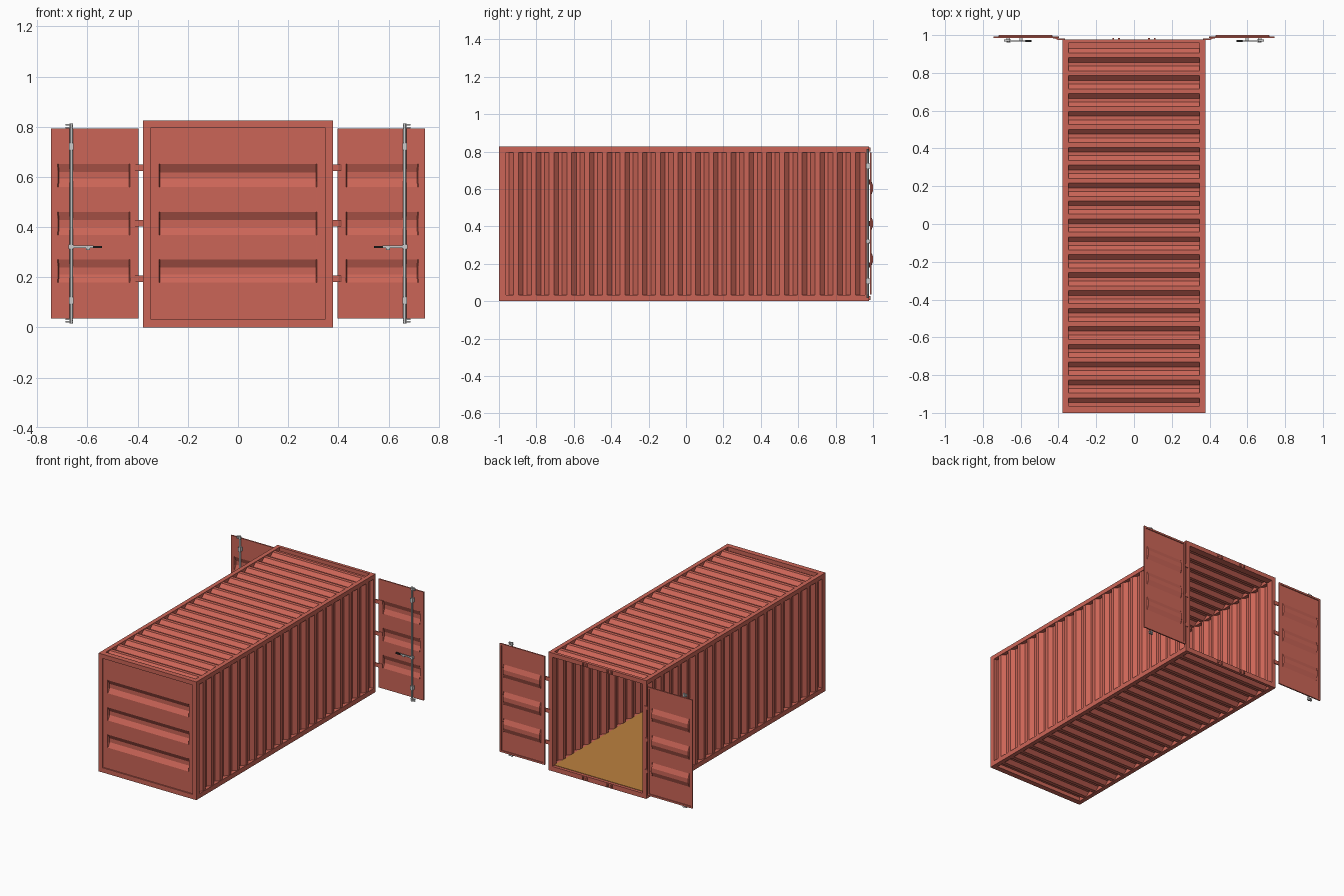
import bpy, bmesh
from mathutils import Matrix, Vector

if "Cube" in bpy.data.objects:
    bpy.data.objects.remove(bpy.data.objects["Cube"])


def material(name, rgb):
    m = bpy.data.materials.new(name)
    m.diffuse_color = (*rgb, 1)
    m.use_nodes = True
    m.node_tree.nodes["Principled BSDF"].inputs["Base Color"].default_value = m.diffuse_color
    return m


RED = material("red_paint", (0.60, 0.13, 0.095))
WOOD = material("wood", (0.50, 0.22, 0.05))
BLACK = material("black_rubber", (0.02, 0.02, 0.02))


def finish(name, bm, mat=None):
    bmesh.ops.recalc_face_normals(bm, faces=bm.faces)
    me = bpy.data.meshes.new(name)
    bm.to_mesh(me)
    bm.free()
    ob = bpy.data.objects.new(name, me)
    bpy.context.collection.objects.link(ob)
    if mat:
        me.materials.append(mat)
    return ob


def boxes(name, specs, mat=None, s=1):
    """One object made of boxes (x0, x1, y0, y1, z0, z1); s = -1 mirrors x."""
    bm = bmesh.new()
    for x0, x1, y0, y1, z0, z1 in specs:
        c = Vector((s * (x0 + x1) / 2, (y0 + y1) / 2, (z0 + z1) / 2))
        size = Vector((x1 - x0, y1 - y0, z1 - z0, 1))
        bmesh.ops.create_cube(bm, size=1, matrix=Matrix.Translation(c) @ Matrix.Diagonal(size))
    return finish(name, bm, mat)


def panel(name, us, vs, place, thick=0.003):
    """Pressed sheet: us and vs are (position, pressed 0/1) stations."""
    bm = bmesh.new()
    grid = [[bm.verts.new(place(u, v, pu * pv)) for v, pv in vs] for u, pu in us]
    for a, b in zip(grid, grid[1:]):
        for j in range(len(vs) - 1):
            bm.faces.new((a[j], b[j], b[j + 1], a[j + 1]))
    ob = finish(name, bm, RED)
    mod = ob.modifiers.new("thickness", 'SOLIDIFY')
    mod.thickness = thick
    mod.offset = 0
    return ob


def prism(name, pts, z0, z1, s=1):
    bm = bmesh.new()
    f = bm.faces.new([bm.verts.new((s * x, y, z0)) for x, y in pts])
    g = bmesh.ops.extrude_face_region(bm, geom=[f])
    bmesh.ops.translate(bm, vec=(0, 0, z1 - z0),
                        verts=[e for e in g["geom"] if isinstance(e, bmesh.types.BMVert)])
    return finish(name, bm, RED)


W, H, B = 0.378, 0.826, 0.03        # half width, height, beam size
Y0, Y1 = -1.0, 0.978                # front and back of the body
IX, ZB, ZT = W - B, 0.033, 0.796    # inside of the frame
YF, YB = -0.963, 0.957

# Frame: posts, end rails, long rails
for s, side in ((-1, "left"), (1, "right")):
    boxes(f"{side}_front_post", [(IX, W, Y0, YF, 0, H)], RED, s)
    boxes(f"{side}_back_post", [(IX, W, YB, Y1, 0, H)], RED, s)
    boxes(f"{side}_bottom_rail", [(IX, W, YF, YB, 0, ZB)], RED, s)
    boxes(f"{side}_top_rail", [(IX, W, YF, YB, ZT, H)], RED, s)
for end, a, b in (("front", Y0, YF), ("back", YB, Y1)):
    boxes(f"{end}_bottom_rail", [(-IX, IX, a, b, 0, ZB)], RED)
    boxes(f"{end}_top_rail", [(-IX, IX, a, b, ZT, H)], RED)

# Corrugated walls, roof and underside: twenty ridges
ridges = [(YF, 0)]
for k in range(20):
    c = -0.9085 + 0.0948 * k
    ridges += [(c - 0.037, 0), (c - 0.012, 1), (c + 0.012, 1), (c + 0.037, 0)]
ridges.append((YB, 0))
D = 0.023
for s, side in ((-1, "left"), (1, "right")):
    panel(f"{side}_wall", ridges, [(ZB, 1), (ZT, 1)],
          lambda u, v, d: (s * (W - 0.005 - D * (1 - d)), u, v))
panel("roof", ridges, [(-IX, 1), (IX, 1)], lambda u, v, d: (v, u, H - 0.005 - D * (1 - d)))
panel("underside", ridges, [(-IX, 1), (IX, 1)], lambda u, v, d: (v, u, 0.005 + D * (1 - d)))

# Wooden floor
boxes("floor", [(-IX, IX, YF, YB, 0.030, 0.036)], WOOD)


# Front wall with three pressed grooves
def grooves(lo, hi):
    out = [(lo, 0)]
    for c in (0.225, 0.415, 0.605):
        out += [(c - 0.046, 0), (c - 0.014, 1), (c + 0.014, 1), (c + 0.046, 0)]
    return out + [(hi, 0)]


def span(lo, a, b, hi, e=0.004):
    return [(lo, 0), (a, 0), (a + e, 1), (b - e, 1), (b, 0), (hi, 0)]


panel("front_wall", span(-IX, -0.315, 0.315, IX), grooves(ZB, ZT),
      lambda u, v, d: (u, -0.990 + 0.018 * d, v))

# Doors swung fully open, with hinges and locking gear
HINGE = [(0.365, 0.974), (0.402, 0.974), (0.415, 0.981), (0.430, 0.981),
         (0.430, 0.987), (0.411, 0.987), (0.398, 0.982), (0.365, 0.982)]
DX0, DX1, DZ0, DZ1 = 0.397, 0.745, 0.036, 0.794
for s, side in ((-1, "left"), (1, "right")):
    panel(f"{side}_door", span(DX0, 0.430, 0.719, DX1), grooves(DZ0, DZ1),
          lambda u, v, d: (s * u, 0.9855 + 0.013 * d, v))
    boxes(f"{side}_door_rim", [
        (DX0, DX0 + 0.012, 0.985, 0.993, DZ0, DZ1), (DX1 - 0.012, DX1, 0.985, 0.993, DZ0, DZ1),
        (DX0 + 0.012, DX1 - 0.012, 0.985, 0.993, DZ0, DZ0 + 0.012),
        (DX0 + 0.012, DX1 - 0.012, 0.985, 0.993, DZ1 - 0.012, DZ1)], RED, s)
    for i, z in enumerate((0.194, 0.415, 0.637)):
        prism(f"{side}_hinge_{i + 1}", HINGE, z - 0.013, z + 0.013, s)

    # Locking bar
    bm = bmesh.new()
    bmesh.ops.create_cone(bm, cap_ends=True, segments=12, radius1=0.0065, radius2=0.0065,
                          depth=0.798, matrix=Matrix.Translation((s * 0.665, 0.971, 0.415)))
    bar = finish(f"{side}_locking_bar", bm)
    bpy.ops.object.select_all(action='DESELECT')
    bar.select_set(True)
    bpy.context.view_layer.objects.active = bar
    bpy.ops.object.shade_smooth_by_angle()

    # Bar guides, end cams and handle
    boxes(f"{side}_bar_guides", [(0.656, 0.674, 0.963, 0.985, z - 0.014, z + 0.014)
                                 for z in (0.108, 0.722)], None, s)
    boxes(f"{side}_bar_cams", [(0.657, 0.688, 0.966, 0.977, z - 0.003, z + 0.003)
                               for z in (0.022, 0.033, 0.797, 0.808)], None, s)
    boxes(f"{side}_door_handle", [(0.575, 0.665, 0.966, 0.972, 0.316, 0.326),
                                  (0.655, 0.675, 0.962, 0.980, 0.312, 0.330)], None, s)
    boxes(f"{side}_handle_catch", [(0.590, 0.606, 0.966, 0.985, 0.309, 0.316)], None, s)
    boxes(f"{side}_handle_grip", [(0.543, 0.578, 0.964, 0.974, 0.3165, 0.3255)], BLACK, s)

    # Cam keepers on the back frame
    boxes(f"{side}_cam_keepers", [(x, x + 0.010, Y1, 0.986, z - 0.010, z + 0.010)
                                  for x in (0.075, 0.105) for z in (0.017, 0.811)], RED, s)
